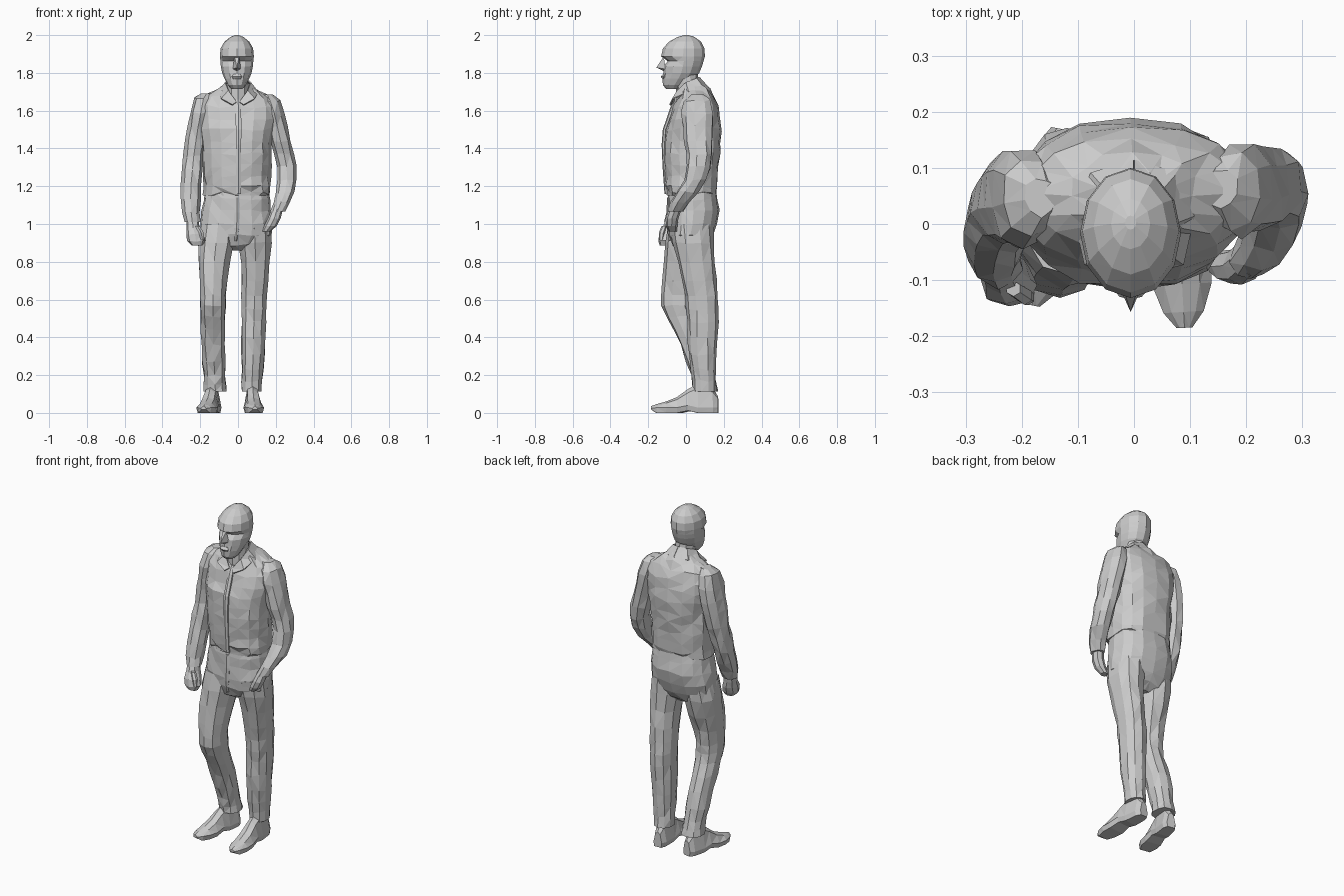
import bpy, bmesh, math, random
from mathutils import Vector

random.seed(4)


def make(name, verts, faces):
    """Build a flat, triangulated object with outward normals."""
    bm = bmesh.new()
    vs = [bm.verts.new(v) for v in verts]
    for f in faces:
        bm.faces.new([vs[i] for i in f])
    bmesh.ops.recalc_face_normals(bm, faces=bm.faces[:])
    bmesh.ops.triangulate(bm, faces=bm.faces[:])
    me = bpy.data.meshes.new(name)
    bm.to_mesh(me)
    bm.free()
    ob = bpy.data.objects.new(name, me)
    bpy.context.collection.objects.link(ob)
    return ob


def skin(name, rings):
    """Join equal-length point rings into a capped tube."""
    n = len(rings[0])
    faces = [(r * n + i, r * n + (i + 1) % n, (r + 1) * n + (i + 1) % n, (r + 1) * n + i)
             for r in range(len(rings) - 1) for i in range(n)]
    last = (len(rings) - 1) * n
    faces += [tuple(range(n)), tuple(range(last, last + n))]
    return make(name, [p for r in rings for p in r], faces)


def loft(name, sections, n=10, e=2.0, crumple=0.0):
    """sections: (x, y, z, rx, ry); crumple shifts points for cloth folds."""
    rings = []
    for k, (cx, cy, z, rx, ry) in enumerate(sections):
        ring = []
        for i in range(n):
            a = 2 * math.pi * i / n - math.pi / 2
            c, s = math.cos(a), math.sin(a)
            px = math.copysign(abs(c) ** (2 / e), c)
            py = math.copysign(abs(s) ** (2 / e), s)
            f = 1 + random.uniform(-1, 0.7) * crumple / max(rx, ry)
            dz = random.uniform(-1, 1) * crumple * 1.2 if 0 < k < len(sections) - 1 else 0
            ring.append((cx + rx * px * f, cy + ry * py * f, z + dz))
        rings.append(ring)
    return skin(name, rings)


# Head, with recessed eye sockets
head_rows = [(1.715, .03, -.105, -.03), (1.735, .048, -.122, .0), (1.77, .066, -.125, .045),
             (1.80, .078, -.12, .07), (1.835, .085, -.118, .085), (1.862, .087, -.115, .093),
             (1.888, .09, -.132, .10), (1.93, .086, -.122, .098), (1.965, .066, -.09, .08),
             (1.99, .035, -.045, .045), (2.0, .01, -.01, .015)]
head = loft("head", [(-.006, (f + b) / 2, z, rx, (b - f) / 2) for z, rx, f, b in head_rows], 12)
for v in head.data.vertices:
    if abs(v.co.z - 1.862) < .002 and v.co.y < -.05:
        v.co.y += .018

# Nose, lips and neck
make("nose", [(-.018, -.118, 1.888), (.006, -.118, 1.888), (-.006, -.157, 1.828),
              (-.028, -.108, 1.82), (.016, -.108, 1.82), (-.006, -.118, 1.81)],
     [(0, 1, 2), (0, 2, 3), (1, 4, 2), (2, 4, 5), (2, 5, 3), (0, 3, 5, 4, 1)])
loft("lips", [(-.006, -.118, 1.768, .02, .006), (-.006, -.12, 1.78, .028, .014),
              (-.006, -.116, 1.793, .018, .006)], 8)
loft("neck", [(0, .02, 1.62, .065, .075), (0, .01, 1.72, .058, .062), (-.004, .0, 1.80, .058, .062)], 10)

# Shirt body
loft("shirt_body", [
    (-.005, .12 - .115, 1.15, .15, .10), (-.007, .03, 1.16, .182, .132), (-.007, .028, 1.195, .178, .142),
    (-.007, .03, 1.25, .178, .142), (-.007, .031, 1.31, .18, .143), (-.007, .03, 1.37, .184, .15),
    (-.007, .032, 1.43, .19, .152), (-.007, .036, 1.50, .20, .149), (-.005, .045, 1.56, .207, .138),
    (-.005, .052, 1.62, .21, .122), (-.005, .055, 1.672, .185, .095), (-.003, .05, 1.71, .115, .075),
    (0, .04, 1.745, .065, .055)], 16, 2.35, .009)
loft("shirt_placket", [(.003, -.104, 1.16, .015, .01), (.003, -.114, 1.3, .016, .01),
                       (.003, -.119, 1.42, .016, .01), (.003, -.113, 1.5, .017, .01),
                       (.002, -.07, 1.62, .017, .012), (0, -.05, 1.66, .012, .01)], 6)

# Folded collar, half outline mirrored about the neck
upper = [(0, .07, 1.775), (.045, .055, 1.77), (.066, 0, 1.748), (.05, -.045, 1.705), (.008, -.068, 1.645)]
lower = [(0, .112, 1.728), (.075, .09, 1.722), (.105, .015, 1.698), (.088, -.07, 1.662), (.03, -.085, 1.63)]
for side, label in ((1, "left"), (-1, "right")):
    pts = [(side * x, y, z) for x, y, z in upper + lower]
    col = make("collar_" + label, pts, [(i, i + 1, i + 6, i + 5) for i in range(4)])
    mod = col.modifiers.new("thickness", "SOLIDIFY")
    mod.thickness = .008
    mod.offset = 0

# Right arm hanging forward with loose fist
loft("right_sleeve", [
    (-.165, .05, 1.692, .03, .035), (-.183, .05, 1.665, .052, .068), (-.198, .047, 1.59, .057, .088),
    (-.211, .046, 1.52, .057, .086), (-.222, .044, 1.45, .056, .08), (-.234, .036, 1.36, .056, .075),
    (-.241, .02, 1.29, .058, .073), (-.248, -.002, 1.21, .058, .066), (-.251, -.028, 1.13, .054, .06),
    (-.248, -.055, 1.06, .047, .052), (-.242, -.072, 1.01, .042, .045)], 9, 2.2, .007)
loft("right_hand", [
    (-.242, -.07, 1.03, .032, .035), (-.238, -.084, .985, .036, .038), (-.228, -.098, .945, .045, .046),
    (-.222, -.108, .91, .048, .04), (-.216, -.112, .885, .03, .028)], 8, 2.4, .003)
loft("right_thumb", [(-.215, -.115, .99, .014, .014), (-.195, -.128, .955, .015, .016),
                     (-.188, -.132, .915, .011, .012)], 6)

# Left arm bent with hand in pocket
loft("left_sleeve", [
    (.155, .06, 1.685, .03, .035), (.172, .06, 1.655, .053, .07), (.192, .06, 1.58, .057, .083),
    (.208, .063, 1.52, .056, .08), (.226, .067, 1.44, .055, .075), (.243, .072, 1.37, .055, .07),
    (.257, .068, 1.30, .053, .066), (.26, .048, 1.235, .052, .062), (.249, .008, 1.17, .05, .058),
    (.228, -.032, 1.11, .045, .05), (.208, -.06, 1.065, .038, .043)], 9, 2.2, .007)
loft("left_hand", [(.208, -.057, 1.08, .03, .034), (.192, -.074, 1.03, .034, .034),
                   (.172, -.076, .99, .034, .03), (.15, -.07, .96, .022, .022)], 8)

# Trousers: seat, fly and two legs
loft("trouser_seat", [
    (-.008, .035, 1.18, .168, .128), (-.008, .036, 1.13, .176, .134), (-.01, .04, 1.07, .184, .137),
    (-.012, .034, 1.0, .192, .132), (-.014, .024, .94, .19, .118), (-.014, .022, .89, .15, .095),
    (-.014, .022, .86, .06, .05)], 16, 2.4, .006)
loft("trouser_fly", [(-.004, -.088, 1.14, .014, .012), (-.004, -.092, 1.06, .018, .012),
                     (-.008, -.09, .98, .016, .012), (-.012, -.07, .91, .008, .02)], 6)
loft("right_trouser_leg", [
    (-.105, .02, 1.0, .09, .115), (-.116, .006, .90, .096, .118), (-.126, -.014, .80, .088, .108),
    (-.13, -.034, .70, .077, .096), (-.132, -.043, .62, .071, .09), (-.132, -.04, .565, .07, .088),
    (-.133, -.02, .51, .068, .083), (-.132, .01, .44, .067, .077), (-.131, .042, .36, .066, .072),
    (-.127, .07, .27, .063, .068), (-.123, .088, .20, .06, .065), (-.121, .10, .15, .06, .064),
    (-.12, .104, .112, .061, .066)], 10, 2.3, .006)
loft("left_trouser_leg", [
    (.085, .03, 1.0, .09, .115), (.09, .04, .90, .09, .112), (.094, .055, .80, .078, .1),
    (.091, .07, .70, .073, .092), (.087, .08, .62, .071, .088), (.086, .086, .55, .071, .085),
    (.084, .087, .48, .069, .084), (.082, .087, .40, .066, .08), (.08, .088, .31, .063, .075),
    (.077, .092, .23, .059, .066), (.074, .098, .17, .056, .06), (.074, .10, .112, .055, .062)],
     10, 2.3, .006)


def shoe(name, heel, toe):
    """Pointed shoe swept from heel to toe: (fraction, half width, height)."""
    h, t = Vector(heel), Vector(toe)
    d = t - h
    s = Vector((-d.y, d.x)).normalized()
    rings = []
    for f, w, z in [(0, .026, .09), (.08, .04, .13), (.3, .045, .155), (.45, .047, .125),
                    (.62, .054, .082), (.78, .053, .06), (.92, .036, .046), (1, .014, .036)]:
        c = h + d * f
        low = .018 if f == 1 else (.012 if .3 < f < .5 else 0)
        rings.append([(*(c + s * w * k), q) for k, q in
                      [(-.85, low), (.85, low), (1, low + .022 * (f < 1) + .006), (.6, z * .85), (0, z),
                       (-.6, z * .85), (-1, low + .022 * (f < 1) + .006)]])
    return skin(name, rings)


shoe("right_shoe", (-.122, .168), (-.182, -.145))
shoe("left_shoe", (.07, .168), (.09, -.185))
